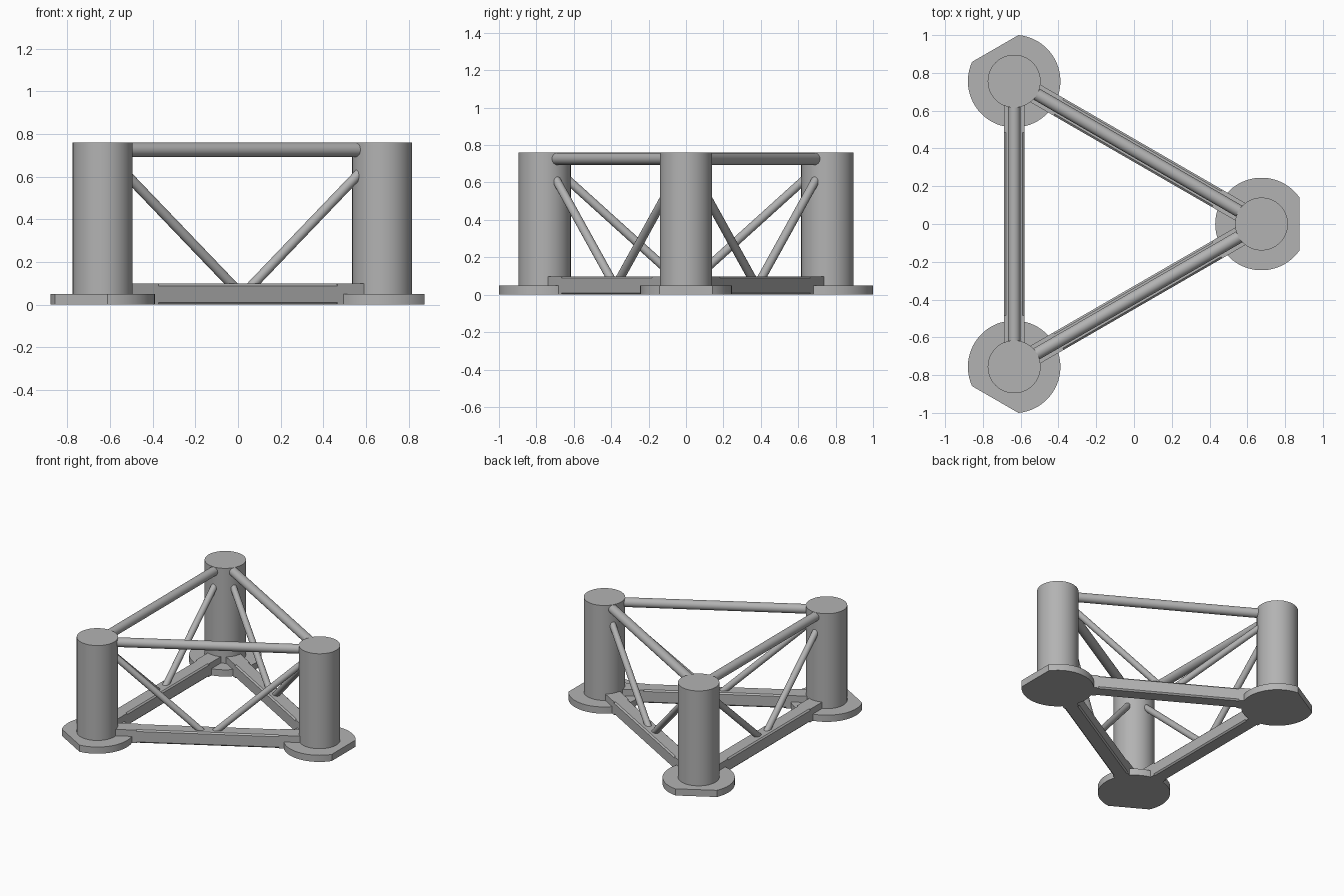
import bpy
import bmesh
import math
from mathutils import Vector

cube = bpy.data.objects.get("Cube")
if cube:
    bpy.data.objects.remove(cube, do_unlink=True)

# One painted steel grey for everything
grey = bpy.data.materials.new("steel_grey")
grey.use_nodes = True
COLOUR = (0.45, 0.45, 0.45, 1)
grey.diffuse_color = COLOUR
grey.node_tree.nodes["Principled BSDF"].inputs["Base Color"].default_value = COLOUR

CENTRE = Vector((-0.198, 0, 0))
REACH = 0.873            # centre of the triangle to each column
HEIGHT = 0.76
COLUMN_R = 0.14
PLATE_R, PLATE_FLAT, PLATE_H = 0.245, 0.2, 0.05
BEAM_W, BEAM_H, BEVEL = 0.107, 0.098, 0.01
UP = Vector((0, 0, 1))


def finish(name, bm, smooth=True):
    bmesh.ops.recalc_face_normals(bm, faces=bm.faces)
    mesh = bpy.data.meshes.new(name)
    bm.to_mesh(mesh)
    bm.free()
    obj = bpy.data.objects.new(name, mesh)
    bpy.context.collection.objects.link(obj)
    mesh.materials.append(grey)
    if smooth:
        bpy.ops.object.select_all(action='DESELECT')
        obj.select_set(True)
        bpy.context.view_layer.objects.active = obj
        bpy.ops.object.shade_smooth_by_angle(angle=math.radians(35))
    return obj


def prism(bm, outline, offset):
    """Extrude a closed outline of points along an offset."""
    face = bm.faces.new([bm.verts.new(p) for p in outline])
    new = bmesh.ops.extrude_face_region(bm, geom=[face], use_keep_orig=True)["geom"]
    bmesh.ops.translate(bm, vec=offset,
                        verts=[v for v in new if isinstance(v, bmesh.types.BMVert)])


def tube(name, start, end, radius, sides=32):
    """Solid round bar between two points."""
    axis = end - start
    turn = axis.to_track_quat('Z', 'Y')
    ring = [start + turn @ Vector((radius * math.cos(a), radius * math.sin(a), 0))
            for a in (math.tau * i / sides for i in range(sides))]
    bm = bmesh.new()
    prism(bm, ring, axis)
    return finish(name, bm)


def base_plate(name, spot, angle):
    """Round foot with its outer edge cut flat."""
    half = math.acos(PLATE_FLAT / PLATE_R)
    steps = 56
    arc = [angle + half + (math.tau - 2 * half) * i / steps for i in range(steps + 1)]
    bm = bmesh.new()
    prism(bm, [spot + PLATE_R * Vector((math.cos(a), math.sin(a), 0)) for a in arc],
          UP * PLATE_H)
    return finish(name, bm)


def beam(name, start, along, length):
    """Box beam: square end blocks and a chamfered middle span."""
    side = UP.cross(along)
    w, h = BEAM_W / 2, BEAM_H

    def section(dist, c):
        corners = [(-w, c), (-w + c, 0), (w - c, 0), (w, c),
                   (w, h - c), (w - c, h), (-w + c, h), (-w, h - c)]
        if c == 0:
            corners = corners[1:3] + corners[5:7]
        return [start + along * dist + side * s + UP * z for s, z in corners]

    block_in, block_out = 0.11, 0.272
    bm = bmesh.new()
    prism(bm, section(block_in, 0), along * (block_out - block_in))
    prism(bm, section(block_out, BEVEL), along * (length - 2 * block_out))
    prism(bm, section(length - block_out, 0), along * (block_out - block_in))
    return finish(name, bm, smooth=False)


# Columns on their foot plates
names = ["left", "back_right", "front_right"]
angles = [math.tau * i / 3 for i in range(3)]
spots = [CENTRE + REACH * Vector((math.cos(a), math.sin(a), 0)) for a in angles]
for name, angle, spot in zip(names, angles, spots):
    base_plate(name + "_foot_plate", spot, angle)
    tube(name + "_column", spot + UP * 0.02, spot + UP * HEIGHT, COLUMN_R, 64)

# Each side: lower beam, upper tube and a V of two braces
for i, side_name in enumerate(["back", "right", "front"]):
    a, b = spots[i], spots[(i + 1) % 3]
    length = (b - a).length
    along = (b - a).normalized()
    beam(side_name + "_lower_beam", a, along, length)
    top = UP * (HEIGHT - 0.034)
    tube(side_name + "_upper_tube", a + along * 0.1 + top, b - along * 0.1 + top, 0.033)
    for n, (foot, way) in enumerate([(a, along), (b, -along)]):
        high = foot + way * 0.1 + UP * 0.636
        low = foot + way * (length / 2 - 0.03) + UP * 0.07
        tube(f"{side_name}_brace_{n + 1}", high, low, 0.023, 24)
